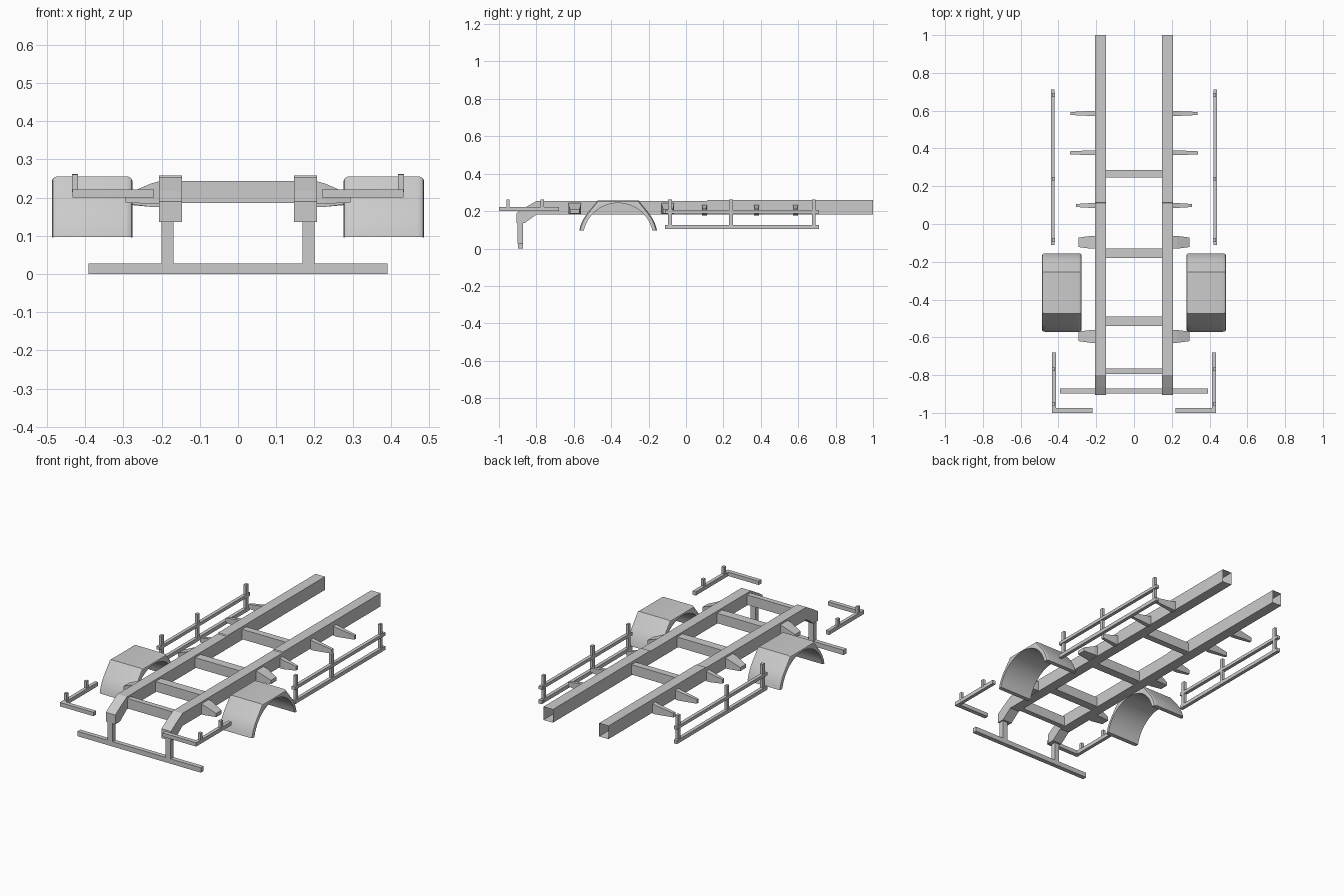
import bpy, bmesh, math
from mathutils import Vector

if "Cube" in bpy.data.objects:
    bpy.data.objects.remove(bpy.data.objects["Cube"])

def finish(name, bm, smooth=False):
    bmesh.ops.recalc_face_normals(bm, faces=bm.faces)
    me = bpy.data.meshes.new(name)
    bm.to_mesh(me)
    bm.free()
    ob = bpy.data.objects.new(name, me)
    bpy.context.collection.objects.link(ob)
    if smooth:
        bpy.ops.object.select_all(action='DESELECT')
        ob.select_set(True)
        bpy.context.view_layer.objects.active = ob
        bpy.ops.object.shade_smooth_by_angle(angle=math.radians(32))
    return ob

def loft(name, rings, caps=True, smooth=False):
    """Skin matching closed rings of points, optionally capped."""
    bm = bmesh.new()
    vs = [[bm.verts.new(p) for p in r] for r in rings]
    n = len(rings[0])
    for a, b in zip(vs, vs[1:]):
        for i in range(n):
            bm.faces.new((a[i], a[(i + 1) % n], b[(i + 1) % n], b[i]))
    if caps:
        bm.faces.new(vs[0])
        bm.faces.new(vs[-1])
    return finish(name, bm, smooth)

def rect(x, y0, y1, z0, z1):
    return [(x, y0, z0), (x, y1, z0), (x, y1, z1), (x, y0, z1)]

def box(name, x0, x1, y0, y1, z0, z1):
    return loft(name, [rect(x0, y0, y1, z0, z1), rect(x1, y0, y1, z0, z1)])

def side_name(s):
    return "right" if s > 0 else "left"

def mbox(name, x0, x1, *yz):
    """Box repeated on both sides."""
    for s in (-1, 1):
        box(f"{name}_{side_name(s)}", s * x0, s * x1, *yz)

# Main chassis rails: hollow, open at the rear, cranked down at the front
def rail(s):
    sections = [(-0.905, 0.136, 0.19), (-0.862, 0.136, 0.218),
                (-0.80, 0.182, 0.254), (0.11, 0.182, 0.254),
                (0.115, 0.182, 0.258), (1.0, 0.182, 0.258)]
    bm = bmesh.new()
    rings = []
    for y, z0, z1 in sections:
        rings.append([bm.verts.new((s * x, y, z)) for x, z in
                      ((0.147, z0), (0.207, z0), (0.207, z1), (0.147, z1))])
    for a, b in zip(rings, rings[1:]):
        for i in range(4):
            j = (i + 1) % 4
            bm.faces.new((a[i], a[j], b[j], b[i]))
    bm.faces.new(rings[0])
    finish(f"chassis_rail_{side_name(s)}", bm)

for s in (-1, 1):
    rail(s)

# Cross members
for i, (y0, y1) in enumerate([(0.247, 0.285), (-0.18, -0.13),
                              (-0.54, -0.49), (-0.795, -0.765)]):
    box(f"cross_member_{i + 1}", -0.148, 0.148, y0, y1, 0.186, 0.243)

# Low front bar and its hangers
box("front_bar", -0.392, 0.392, -0.898, -0.872, 0.0, 0.028)
mbox("front_bar_hanger", 0.169, 0.2, -0.9, -0.872, 0.026, 0.145)

# Tapered outrigger brackets: y centre, tip x, root and tip half width, root z, tip z
brackets = [("outrigger", -0.595, 0.295, 0.034, 0.025, (0.184, 0.243), (0.187, 0.208)),
            ("outrigger", -0.097, 0.295, 0.034, 0.025, (0.184, 0.243), (0.187, 0.208)),
            ("small_bracket", 0.098, 0.306, 0.013, 0.008, (0.176, 0.233), (0.186, 0.21)),
            ("small_bracket", 0.377, 0.338, 0.013, 0.008, (0.176, 0.233), (0.186, 0.21)),
            ("small_bracket", 0.585, 0.336, 0.013, 0.008, (0.176, 0.233), (0.186, 0.21))]
for i, (nm, y, tip, w0, w1, zr, zt) in enumerate(brackets):
    for s in (-1, 1):
        loft(f"{nm}_{i + 1}_{side_name(s)}",
             [rect(s * 0.206, y - w0, y + w0, *zr),
              rect(s * 0.228, y - w0, y + w0, zr[0], zr[1] - 0.006),
              rect(s * tip, y - w1, y + w1, *zt)])

# Side guards: two bars and three posts per side
mbox("side_guard_lower_bar", 0.42, 0.44, -0.112, 0.711, 0.105, 0.126)
mbox("side_guard_upper_bar", 0.42, 0.44, -0.112, 0.711, 0.187, 0.205)
for i, y in enumerate((-0.085, 0.24, 0.683)):
    mbox(f"side_guard_post_{i + 1}", 0.419, 0.435, y - 0.01, y + 0.01, 0.106, 0.262)

# Front corner brackets: L-shaped bars with two small posts
for s in (-1, 1):
    bm = bmesh.new()
    pts = [(0.22, -1), (0.434, -1), (0.434, -0.68), (0.414, -0.68),
           (0.414, -0.975), (0.22, -0.975)]
    f = bm.faces.new([bm.verts.new((s * x, y, 0.2)) for x, y in pts])
    r = bmesh.ops.extrude_face_region(bm, geom=[f])
    bmesh.ops.translate(bm, vec=Vector((0, 0, 0.022)),
                        verts=[v for v in r["geom"] if isinstance(v, bmesh.types.BMVert)])
    finish(f"corner_bracket_{side_name(s)}", bm)
for i, y in enumerate((-0.952, -0.768)):
    mbox(f"corner_post_{i + 1}", 0.419, 0.435, y - 0.009, y + 0.009, 0.215, 0.261)

# Mudguards: arched underside, flat top, rounded side edges
YC, ZC = -0.363, 0.055
def mudguard_ring(x, drop):
    half = [(math.cos(math.radians(a)) * (0.212 - drop),
             ZC + math.sin(math.radians(a)) * (0.212 - drop))
            for a in (11.5, 17, 22.5, 28, 33.5, 39)]
    half.append((0.11 - drop * 0.4, 0.256 - drop))
    outer = half + [(-u, z) for u, z in reversed(half)]
    n = 24
    inner = []
    for i in range(n + 1):
        a = math.radians(167 - 154 * i / n)
        inner.append((0.188 * math.cos(a), ZC + 0.188 * math.sin(a)))
    return [(x, YC + u, z) for u, z in outer + inner]

R = 0.011
round_steps = [(R * 1.5 * (1 - math.sin(t)), R * (1 - math.cos(t)))
               for t in (math.radians(a) for a in (90, 60, 30, 0))]
edge = [(dx, R - d) for (dx, _), (_, d) in zip(round_steps, reversed(round_steps))]
edge = [(R * 1.6 * (1 - math.cos(math.radians(a))),
         R * (1 - math.sin(math.radians(a)))) for a in (0, 30, 60, 90)]
for s in (-1, 1):
    xs = [(0.277 + dx, d) for dx, d in edge] + [(0.487 - dx, d) for dx, d in reversed(edge)]
    loft(f"mudguard_{side_name(s)}", [mudguard_ring(s * x, d) for x, d in xs], smooth=True)
